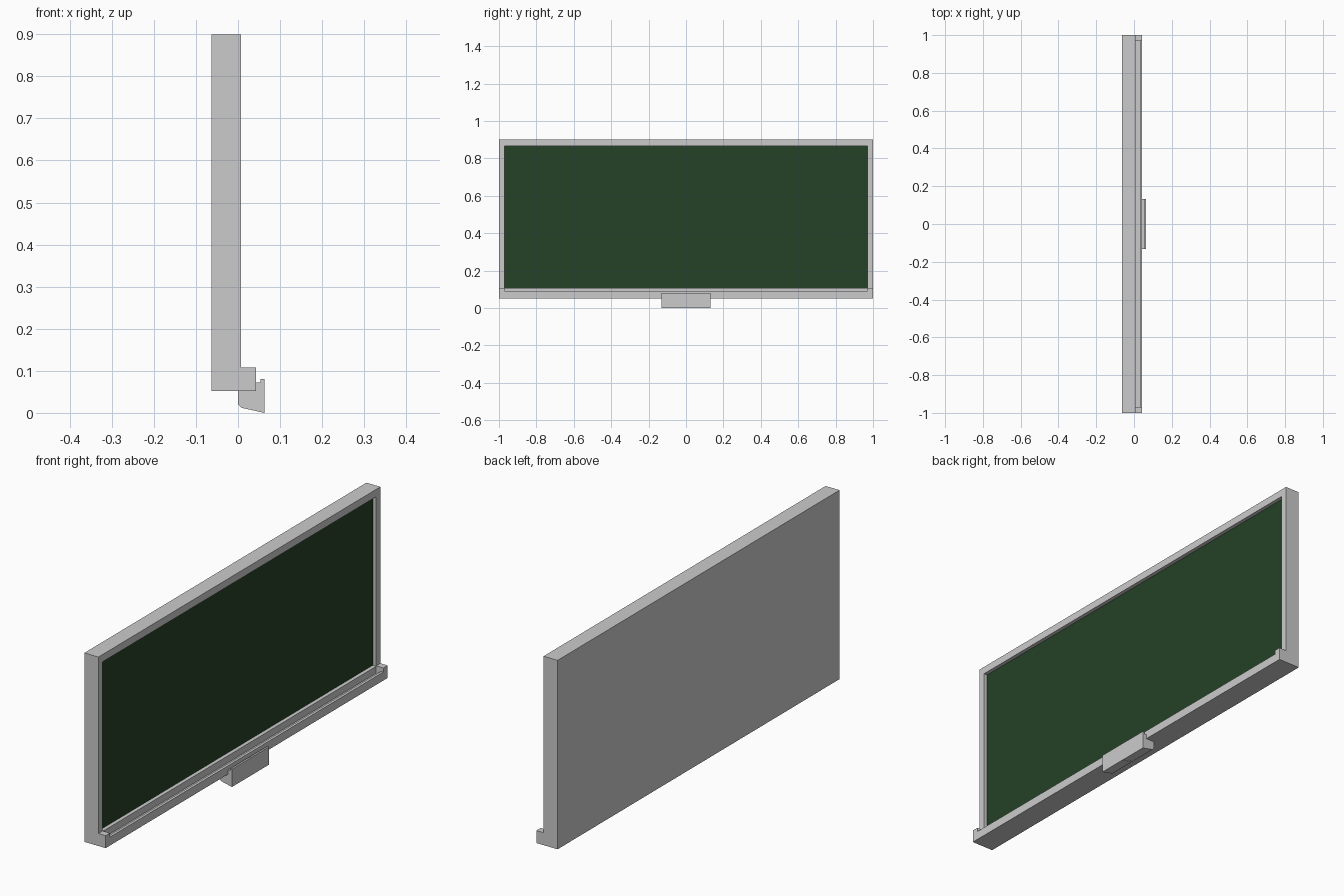
import bpy, bmesh
from mathutils import Vector

if "Cube" in bpy.data.objects:
    bpy.data.objects.remove(bpy.data.objects["Cube"])


def finish(name, bm):
    bmesh.ops.recalc_face_normals(bm, faces=bm.faces[:])
    mesh = bpy.data.meshes.new(name)
    bm.to_mesh(mesh)
    bm.free()
    obj = bpy.data.objects.new(name, mesh)
    bpy.context.collection.objects.link(obj)
    return obj


def extrude_profile(name, xz, y0, y1):
    """Closed x-z profile swept along y."""
    bm = bmesh.new()
    face = bm.faces.new([bm.verts.new((x, y0, z)) for x, z in xz])
    out = bmesh.ops.extrude_face_region(bm, geom=[face])["geom"]
    verts = [g for g in out if isinstance(g, bmesh.types.BMVert)]
    bmesh.ops.translate(bm, verts=verts, vec=(0, y1 - y0, 0))
    return finish(name, bm)


def rect(x0, x1, z0, z1):
    return [(x0, z0), (x1, z0), (x1, z1), (x0, z1)]


BACK, FRONT, RECESS = -0.0625, 0.007, -0.010
BOTTOM, TOP = 0.052, 0.90
INNER_Y, INNER_Z0, INNER_Z1 = 0.97, 0.106, 0.867

# Frame: solid back and a recessed opening on the front
bm = bmesh.new()
bmesh.ops.create_cube(bm, size=1)
for v in bm.verts:
    v.co = Vector((FRONT if v.co.x > 0 else BACK,
                   1 if v.co.y > 0 else -1,
                   TOP if v.co.z > 0 else BOTTOM))
bm.normal_update()
front = max(bm.faces, key=lambda f: f.normal.x)
bmesh.ops.inset_individual(bm, faces=[front], thickness=0.02)
mid = (TOP + BOTTOM) / 2
for v in front.verts:
    v.co.y = INNER_Y if v.co.y > 0 else -INNER_Y
    v.co.z = INNER_Z1 if v.co.z > mid else INNER_Z0
out = bmesh.ops.extrude_discrete_faces(bm, faces=[front])["faces"]
bmesh.ops.translate(bm, verts=out[0].verts[:], vec=(RECESS - 0.002 - FRONT, 0, 0))
finish("board_frame", bm)

# Green writing surface
panel = extrude_profile("writing_surface",
                        rect(RECESS - 0.002, RECESS, INNER_Z0, INNER_Z1),
                        -INNER_Y, INNER_Y)
green = bpy.data.materials.new("board_green")
green.diffuse_color = (0.018, 0.054, 0.019, 1)
green.use_nodes = True
green.node_tree.nodes["Principled BSDF"].inputs["Base Color"].default_value = green.diffuse_color
panel.data.materials.append(green)

# Chalk tray with a raised front lip, closed by taller end blocks
extrude_profile("chalk_tray",
                [(FRONT, BOTTOM), (0.043, BOTTOM), (0.043, 0.09),
                 (0.031, 0.09), (0.031, 0.075), (FRONT, 0.075)],
                -INNER_Y, INNER_Y)
for side, name in ((-1, "left"), (1, "right")):
    extrude_profile("tray_end_" + name, rect(FRONT, 0.043, BOTTOM, 0.108),
                    side * INNER_Y, side)

    # Holder under the tray, in two halves
    extrude_profile("holder_" + name,
                    [(0.0, BOTTOM), (0.0, 0.02), (0.009, 0.012), (0.0625, 0.0),
                     (0.0625, 0.08), (0.054, 0.08), (0.054, 0.072),
                     (0.043, 0.072), (0.043, BOTTOM)],
                    side * 0.001, side * 0.132)
